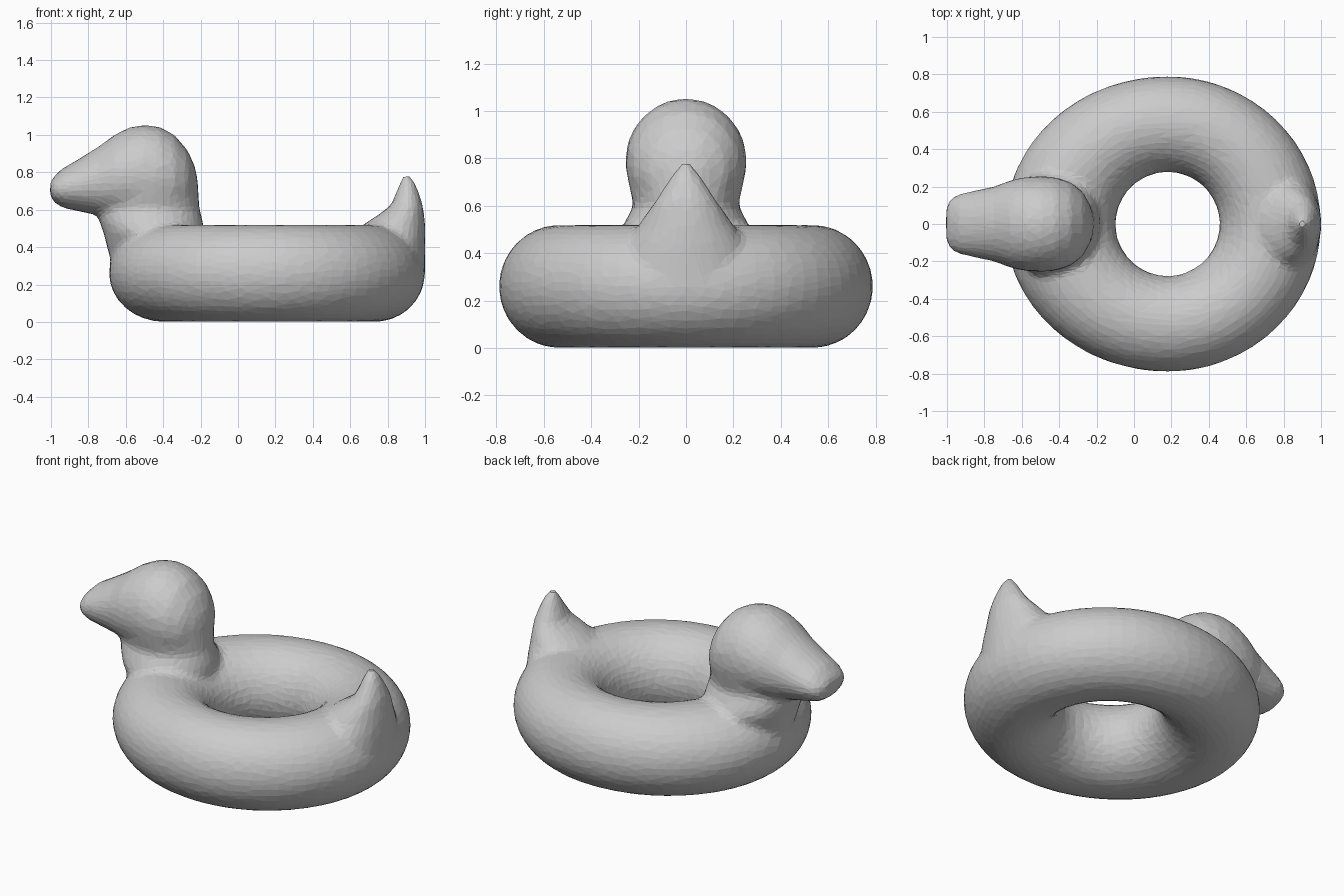
import bpy, bmesh
from math import sin, cos, pi

cube = bpy.data.objects.get("Cube")
if cube:
    bpy.data.objects.remove(cube, do_unlink=True)

grey = bpy.data.materials.new("plain_grey")
grey.use_nodes = True
grey.diffuse_color = (0.6, 0.6, 0.6, 1)
grey.node_tree.nodes["Principled BSDF"].inputs["Base Color"].default_value = (0.6, 0.6, 0.6, 1)

bm = bmesh.new()


def skin(rings, closed=False):
    """Bridge equal rings of points; cap the ends unless the loop is closed."""
    loops = [[bm.verts.new(p) for p in ring] for ring in rings]
    n = len(loops[0])
    pairs = list(zip(loops, loops[1:]))
    if closed:
        pairs.append((loops[-1], loops[0]))
    else:
        bm.faces.new(loops[0])
        bm.faces.new(loops[-1])
    for a, b in pairs:
        for i in range(n):
            j = (i + 1) % n
            bm.faces.new((a[i], a[j], b[j], b[i]))


def angles(n):
    return [2 * pi * i / n for i in range(n)]


def upright(z, x0, x1, ry):
    """Horizontal oval spanning x0 to x1 at height z."""
    return [((x0 + x1) / 2 + (x1 - x0) / 2 * cos(t), ry * sin(t), z) for t in angles(32)]


def lengthwise(x, z0, z1, ry):
    """Upright oval spanning z0 to z1 at position x."""
    return [(x, ry * cos(t), (z0 + z1) / 2 + (z1 - z0) / 2 * sin(t)) for t in angles(32)]


# Ring body, drawn out slightly towards the neck
body = []
for a in angles(64):
    reach = 0.82 if cos(a) > 0 else 0.87
    ox, oy = reach * cos(a), 0.79 * sin(a)
    ix, iy = 0.278 * cos(a), 0.278 * sin(a)
    section = []
    for t in angles(32):
        k = (1 + cos(t)) / 2
        section.append((0.18 + ix + (ox - ix) * k, iy + (oy - iy) * k, 0.26 + 0.26 * sin(t)))
    body.append(section)
skin(body, closed=True)

# Neck
skin([upright(*s) for s in (
    (0.25, -0.66, -0.2, 0.2), (0.4, -0.7, -0.19, 0.24), (0.48, -0.72, -0.18, 0.28),
    (0.53, -0.74, -0.185, 0.26), (0.6, -0.75, -0.205, 0.222), (0.68, -0.74, -0.21, 0.24),
    (0.76, -0.72, -0.215, 0.255), (0.84, -0.68, -0.235, 0.25))])

# Head tapering into the bill
skin([lengthwise(*s) for s in (
    (-1.005, 0.68, 0.75, 0.09), (-0.985, 0.64, 0.775, 0.135), (-0.94, 0.61, 0.82, 0.16),
    (-0.87, 0.595, 0.86, 0.175), (-0.75, 0.57, 0.935, 0.2), (-0.66, 0.55, 1.0, 0.235),
    (-0.58, 0.53, 1.04, 0.252), (-0.5, 0.52, 1.055, 0.257), (-0.42, 0.52, 1.043, 0.25),
    (-0.34, 0.53, 1.0, 0.225), (-0.27, 0.57, 0.92, 0.17), (-0.225, 0.67, 0.82, 0.08))])

# Pointed tail
skin([upright(*s) for s in (
    (0.3, 0.62, 1.0, 0.3), (0.45, 0.62, 1.002, 0.25), (0.52, 0.67, 1.0, 0.2),
    (0.58, 0.76, 0.995, 0.16), (0.62, 0.815, 0.99, 0.13), (0.7, 0.85, 0.965, 0.08),
    (0.75, 0.865, 0.945, 0.045), (0.78, 0.88, 0.925, 0.025))])

bmesh.ops.recalc_face_normals(bm, faces=bm.faces)
mesh = bpy.data.meshes.new("duck_float")
bm.to_mesh(mesh)
bm.free()
mesh.materials.append(grey)
duck = bpy.data.objects.new("duck_float", mesh)
bpy.context.collection.objects.link(duck)

# Fuse the parts into one skin, soften the joins, then facet it
fuse = duck.modifiers.new("fuse", "REMESH")
fuse.mode = "VOXEL"
fuse.voxel_size = 0.02
soften = duck.modifiers.new("soften", "SMOOTH")
soften.factor = 0.5
soften.iterations = 8
facet = duck.modifiers.new("facet", "DECIMATE")
facet.ratio = 0.12
